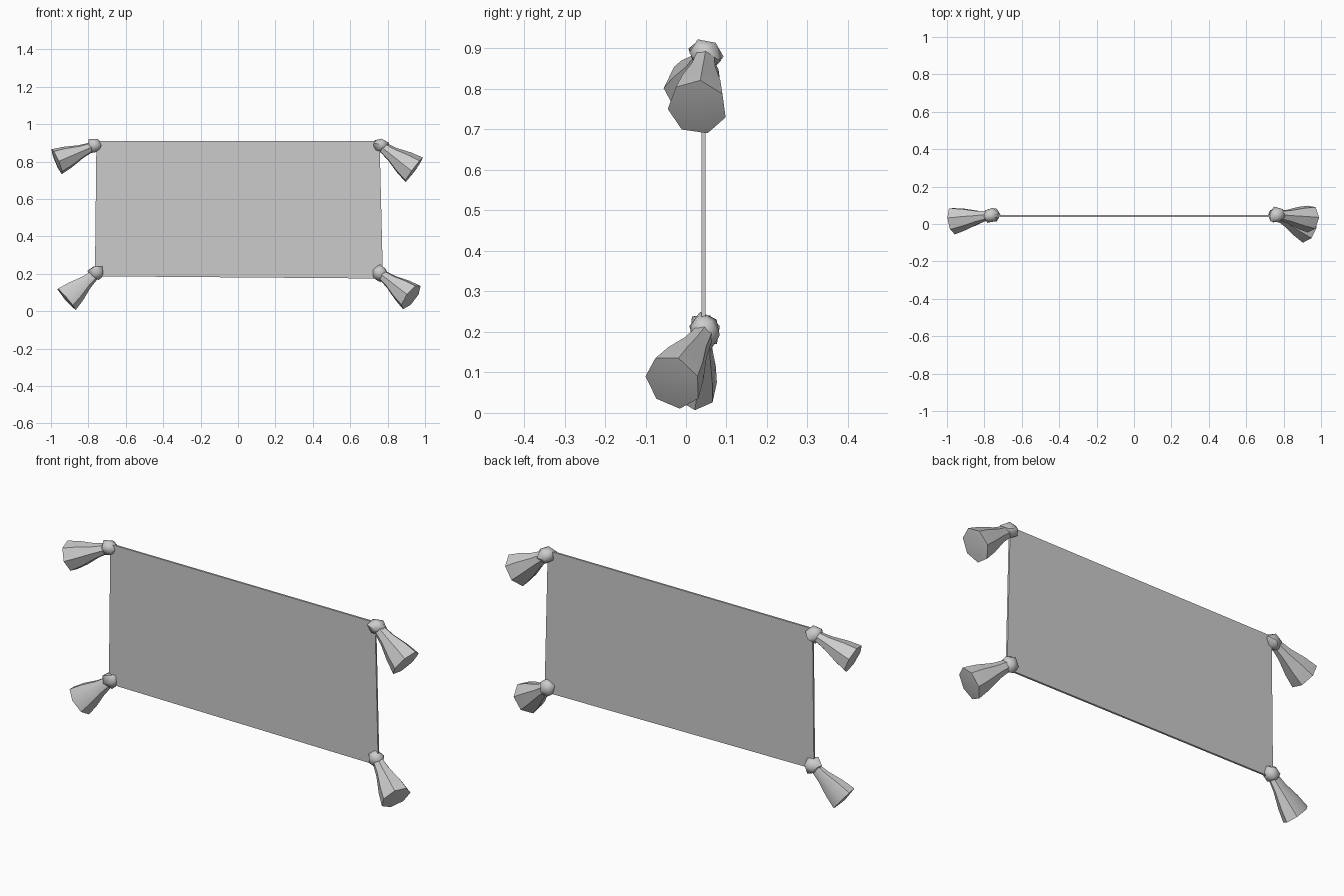
import bpy, bmesh, math, random
from mathutils import Vector, Matrix, Euler

if "Cube" in bpy.data.objects:
    bpy.data.objects.remove(bpy.data.objects["Cube"])

random.seed(4)


def make_object(name, bm, smooth=None):
    bmesh.ops.recalc_face_normals(bm, faces=bm.faces)
    mesh = bpy.data.meshes.new(name)
    bm.to_mesh(mesh)
    bm.free()
    obj = bpy.data.objects.new(name, mesh)
    bpy.context.collection.objects.link(obj)
    if smooth:
        bpy.ops.object.select_all(action='DESELECT')
        obj.select_set(True)
        bpy.context.view_layer.objects.active = obj
        bpy.ops.object.shade_smooth_by_angle(angle=math.radians(smooth))
    return obj


# Cloth panel: slightly uneven thin sheet
corners = [(-0.765, 0.187), (0.775, 0.175), (0.757, 0.91), (-0.757, 0.91)]
bm = bmesh.new()
front = bm.faces.new([bm.verts.new((x, 0.038, z)) for x, z in corners])
ext = bmesh.ops.extrude_face_region(bm, geom=[front], use_keep_orig=True)
bmesh.ops.translate(bm, vec=(0, 0.01, 0),
                    verts=[v for v in ext['geom'] if isinstance(v, bmesh.types.BMVert)])
make_object("cloth_panel", bm)


# Knot: small crumpled ball pinching the cloth corner
def knot(name, centre, tilt):
    bm = bmesh.new()
    bmesh.ops.create_icosphere(bm, subdivisions=1, radius=0.048)
    for v in bm.verts:
        v.co *= random.uniform(0.86, 1.06)
    bm.transform(Matrix.Translation(centre) @ Euler((tilt, 0.4 * tilt, tilt)).to_matrix().to_4x4()
                 @ Matrix.Diagonal((1, 0.85, 1, 1)))
    make_object(name, bm, 50)


# Tassel: gathered cloth flaring out from the knot, seven sided
def tassel(name, start, end, across, depth, turn):
    start, end = Vector(start), Vector(end)
    axis = (end - start).normalized()
    side = axis.cross(Vector((0, 1, 0))).normalized()
    up = side.cross(axis)
    bm = bmesh.new()
    rings = []
    # position along the axis, width factor
    for t, f in [(0.0, 0.32), (0.35, 0.5), (0.7, 0.82), (1.0, 1.0)]:
        ring = []
        for i in range(7):
            a = turn + math.tau * i / 7
            p = start.lerp(end, t) + f * (side * across * math.cos(a) + up * depth * math.sin(a))
            ring.append(bm.verts.new(p))
        rings.append(ring)
    for low, high in zip(rings, rings[1:]):
        for i in range(7):
            j = (i + 1) % 7
            bm.faces.new((low[i], low[j], high[j], high[i]))
    bm.faces.new(rings[0])
    # Slightly domed open end
    tip = bm.verts.new(end + axis * 0.008)
    for i in range(7):
        bm.faces.new((rings[-1][i], rings[-1][(i + 1) % 7], tip))
    make_object(name, bm, 40)


# name, knot centre, tassel end centre, half width, half depth, turn
parts = [
    ("upper_left", (-0.768, 0.048, 0.884), (-0.968, 0.018, 0.800), 0.074, 0.074, 0.25),
    ("upper_right", (0.762, 0.048, 0.885), (0.940, 0.028, 0.755), 0.083, 0.074, 0.1),
    ("lower_left", (-0.757, 0.046, 0.204), (-0.918, 0.022, 0.066), 0.078, 0.056, 0.0),
    ("lower_right", (0.760, 0.048, 0.202), (0.925, -0.032, 0.076), 0.080, 0.073, 0.2),
]
for k, (name, c, e, across, depth, turn) in enumerate(parts):
    knot(name + "_knot", Vector(c), 0.5 + 0.7 * k)
    tassel(name + "_tassel", c, e, across, depth, turn)
